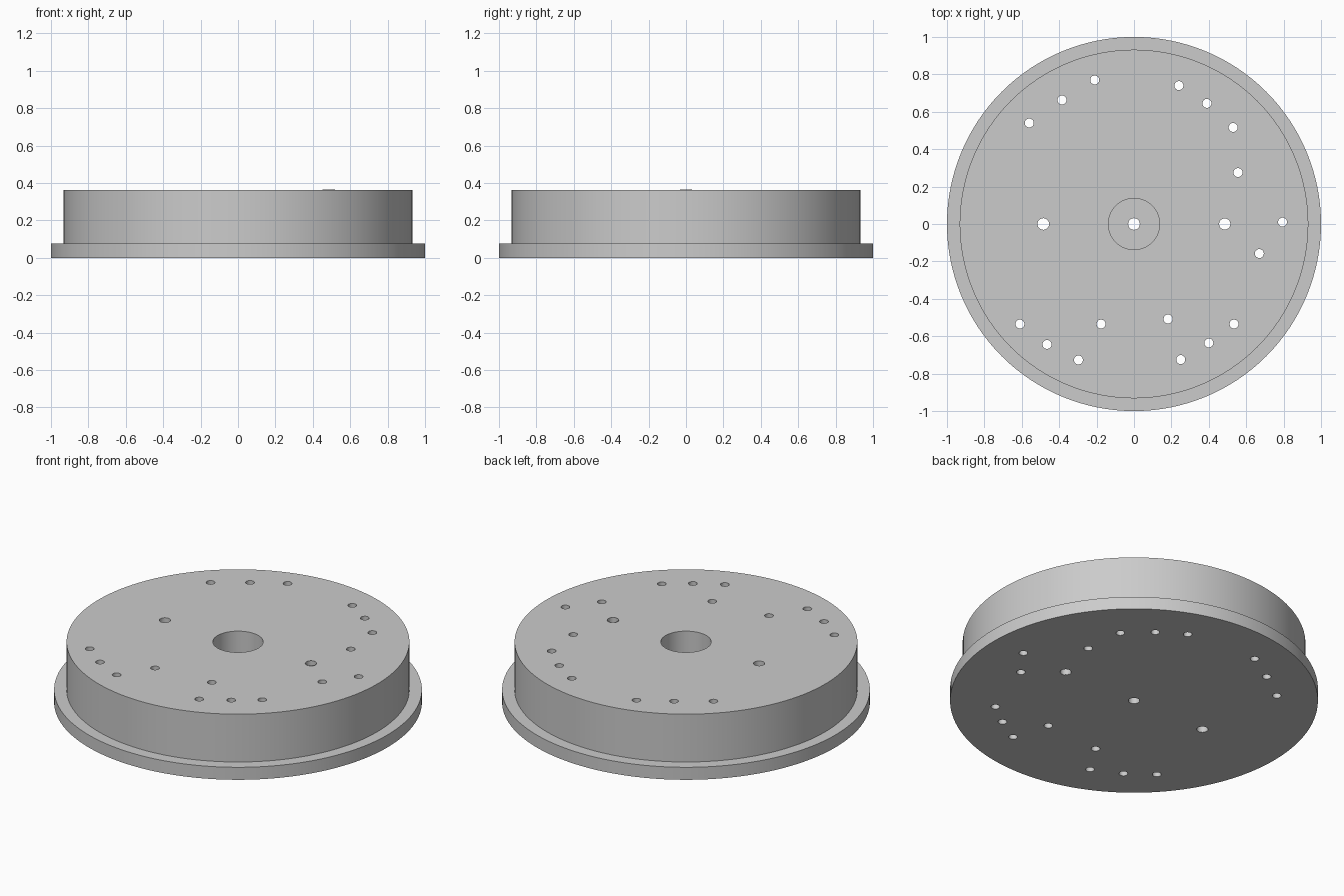
import bpy, bmesh, math
from mathutils import Matrix, Vector

cube = bpy.data.objects.get("Cube")
if cube:
    bpy.data.objects.remove(cube, do_unlink=True)

HEIGHT = 0.362
PIN_R, BOLT_R = 0.031, 0.024

grey = bpy.data.materials.new("plain grey")
grey.use_nodes = True
grey.diffuse_color = (0.6, 0.6, 0.6, 1)
grey.node_tree.nodes["Principled BSDF"].inputs["Base Color"].default_value = (0.6, 0.6, 0.6, 1)


def make_object(name, bm):
    bmesh.ops.recalc_face_normals(bm, faces=bm.faces)
    mesh = bpy.data.meshes.new(name)
    bm.to_mesh(mesh)
    bm.free()
    mesh.materials.append(grey)
    obj = bpy.data.objects.new(name, mesh)
    bpy.context.collection.objects.link(obj)
    return obj


def lathe(name, profile, steps):
    """Spin a closed (radius, height) outline around the z axis."""
    bm = bmesh.new()
    verts = [bm.verts.new((r, 0, z)) for r, z in profile]
    edges = [bm.edges.new((a, b)) for a, b in zip(verts, verts[1:] + verts[:1])]
    bmesh.ops.spin(bm, geom=verts + edges, cent=(0, 0, 0), axis=(0, 0, 1),
                   angle=math.tau, steps=steps, use_merge=True)
    bmesh.ops.remove_doubles(bm, verts=bm.verts, dist=1e-5)
    return make_object(name, bm)


def smooth(obj):
    bpy.ops.object.select_all(action='DESELECT')
    obj.select_set(True)
    bpy.context.view_layer.objects.active = obj
    bpy.ops.object.shade_smooth_by_angle(angle=math.radians(30))


# Flanged disc with a blind centre bore and a small through hole below it
body = lathe("flanged_disc", [
    (PIN_R, 0), (1, 0), (1, 0.075), (0.932, 0.075), (0.932, HEIGHT),
    (0.137, HEIGHT), (0.137, 0.075), (PIN_R, 0.075)], 128)

# Through holes: two pin holes and the scattered bolt holes
pins = [(-0.485, 0), (0.485, 0)]
bolts = [
    (-0.21, 0.77), (-0.385, 0.663), (-0.56, 0.54),
    (0.24, 0.74), (0.39, 0.645), (0.53, 0.516),
    (0.556, 0.275), (0.794, 0.01), (0.67, -0.158),
    (0.182, -0.508), (-0.176, -0.535),
    (0.535, -0.535), (0.40, -0.636), (0.25, -0.725),
    (-0.61, -0.535), (-0.465, -0.644), (-0.297, -0.727)]
bm = bmesh.new()
for radius, spots in ((PIN_R, pins), (BOLT_R, bolts)):
    for x, y in spots:
        bmesh.ops.create_cone(bm, cap_ends=True, segments=32, radius1=radius, radius2=radius,
                              depth=1, matrix=Matrix.Translation(Vector((x, y, HEIGHT / 2))))
cutter = make_object("hole_cutter", bm)
cutter.hide_render = True

cut = body.modifiers.new("holes", 'BOOLEAN')
cut.operation = 'DIFFERENCE'
cut.solver = 'EXACT'
cut.object = cutter
bpy.context.view_layer.objects.active = body
bpy.ops.object.modifier_apply(modifier=cut.name)
bpy.data.objects.remove(cutter, do_unlink=True)
smooth(body)

# Thin sleeve standing slightly proud of one pin hole
top = HEIGHT + 0.002
sleeve = lathe("pin_sleeve", [(PIN_R - 0.001, 0.001), (PIN_R + 0.002, 0.001),
                              (PIN_R + 0.002, top), (PIN_R - 0.001, top)], 32)
sleeve.location.x = pins[1][0]
smooth(sleeve)
